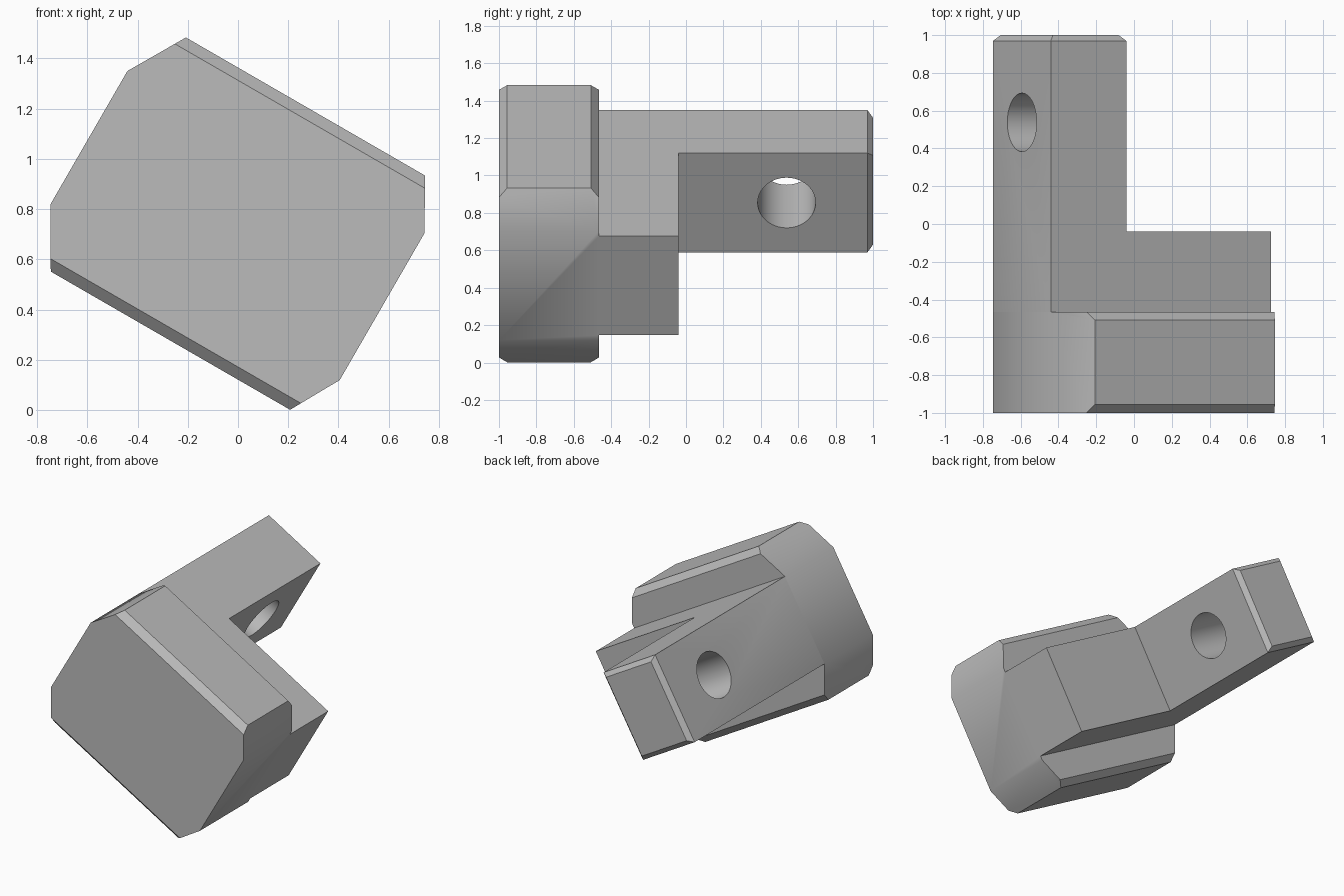
import bpy, bmesh, math
from mathutils import Vector

cube = bpy.data.objects.get("Cube")
if cube:
    bpy.data.objects.remove(cube, do_unlink=True)

grey = bpy.data.materials.new("plain grey")
grey.use_nodes = True
grey.diffuse_color = (0.5, 0.5, 0.5, 1)
grey.node_tree.nodes["Principled BSDF"].inputs["Base Color"].default_value = grey.diffuse_color

TILT, LIFT = math.radians(30), 0.742
LEFT, RIGHT, ARM_IN = -0.685, 0.662, -0.224   # across the part
HALF, TOP = 0.306, 0.538                      # half thickness of arm and head
FRONT, HEAD_BACK, STEP, END = -1, -0.465, -0.04, 1


def prism(points, direction):
    """Extrude a closed outline along a direction."""
    bm = bmesh.new()
    face = bm.faces.new([bm.verts.new(p) for p in points])
    out = bmesh.ops.extrude_face_region(bm, geom=[face])
    moved = [g for g in out["geom"] if isinstance(g, bmesh.types.BMVert)]
    bmesh.ops.translate(bm, verts=moved, vec=direction)
    bmesh.ops.recalc_face_normals(bm, faces=bm.faces)
    return bm


def slice_off(bm, point, normal):
    """Cut away everything beyond a plane and close the cut."""
    geom = bm.verts[:] + bm.edges[:] + bm.faces[:]
    cut = bmesh.ops.bisect_plane(bm, geom=geom, dist=1e-5, plane_co=point,
                                 plane_no=Vector(normal).normalized(), clear_outer=True)
    edges = [g for g in cut["geom_cut"] if isinstance(g, bmesh.types.BMEdge)]
    bmesh.ops.edgeloop_fill(bm, edges=edges)


def finish(name, bm):
    bmesh.ops.recalc_face_normals(bm, faces=bm.faces)
    mesh = bpy.data.meshes.new(name)
    bm.to_mesh(mesh)
    bm.free()
    mesh.materials.append(grey)
    ob = bpy.data.objects.new(name, mesh)
    ob.rotation_euler.y = TILT
    ob.location.z = LIFT
    bpy.context.collection.objects.link(ob)
    return ob


def combine(target, tool, operation):
    mod = target.modifiers.new(operation.lower(), "BOOLEAN")
    mod.operation, mod.object, mod.solver = operation, tool, "EXACT"
    bpy.ops.object.select_all(action="DESELECT")
    bpy.context.view_layer.objects.active = target
    target.select_set(True)
    bpy.ops.object.modifier_apply(modifier=mod.name)
    bpy.data.objects.remove(tool, do_unlink=True)


# Head: eight-sided block with bevelled upper and lower rims
rim, side = 0.55, 0.337
head = prism([(x, FRONT, z) for x, z in (
    (LEFT, -HALF), (-rim, -TOP), (rim, -TOP), (RIGHT, -side),
    (RIGHT, side), (rim, TOP), (-rim, TOP), (LEFT, HALF))], (0, HEAD_BACK - FRONT, 0))
for s in (-1, 1):
    slice_off(head, (0, FRONT, s * (TOP - 0.044)), (0, -1, s))
    slice_off(head, (0, HEAD_BACK, s * (TOP - 0.044)), (0, 1, s))
bracket = finish("bracket", head)

# Arm: L-shaped slab behind the head with a bevelled tip
arm = prism([(x, y, -HALF) for x, y in (
    (LEFT, HEAD_BACK), (RIGHT, HEAD_BACK), (RIGHT, STEP),
    (ARM_IN, STEP), (ARM_IN, END), (LEFT, END))], (0, 0, 2 * HALF))
tip = [e for e in arm.edges if all(abs(v.co.y - END) < 1e-4 for v in e.verts)]
bmesh.ops.bevel(arm, geom=tip, offset=0.03, segments=1, affect="EDGES")
combine(bracket, finish("arm", arm), "UNION")

# Round hole through the arm
radius, sides = 0.155, 48
ring = [(LEFT - 0.1, 0.538 + radius * math.cos(a), radius * math.sin(a))
        for a in (i * math.tau / sides for i in range(sides))]
combine(bracket, finish("hole_cutter", prism(ring, (0.66, 0, 0))), "DIFFERENCE")

bpy.ops.object.shade_smooth_by_angle(angle=math.radians(35))
